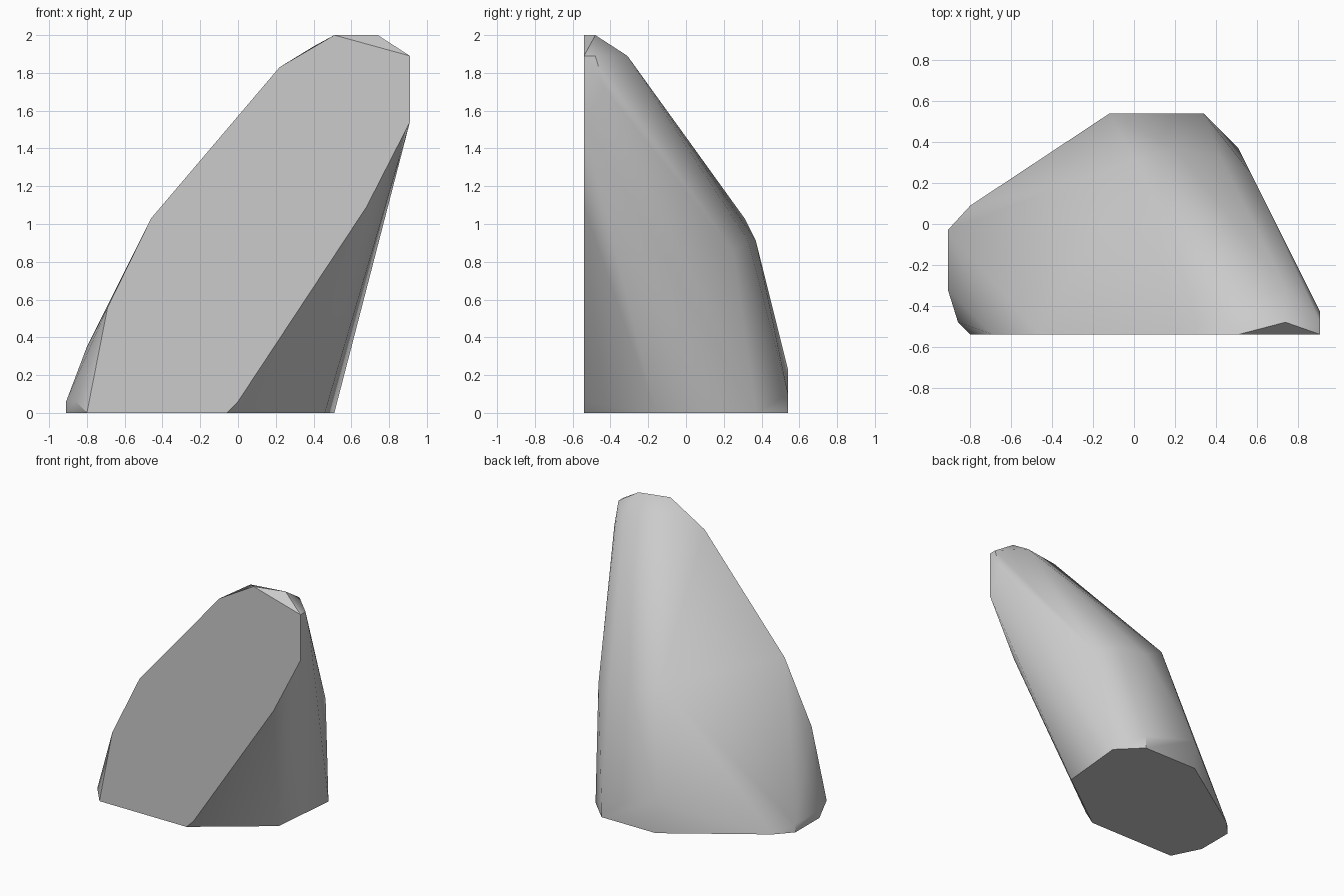
import bpy, bmesh, math

old = bpy.data.objects.get("Cube")
if old:
    bpy.data.objects.remove(old, do_unlink=True)

stone = bpy.data.materials.new("grey_stone")
stone.use_nodes = True
grey = (0.6, 0.6, 0.6, 1)
stone.diffuse_color = grey
stone.node_tree.nodes["Principled BSDF"].inputs["Base Color"].default_value = grey

# flat cut front (x, z)
FRONT_Y = -0.54
front = [(-.8, 0), (-.69, .56), (-.46, 1.03), (.22, 1.83), (.51, 2), (.91, 1.89),
         (.91, 1.54), (.68, 1.09), (0, .06), (-.06, 0)]
# footprint on the ground (x, y)
base = [(.46, -.16), (.51, .37), (.34, .54), (-.12, .54), (-.8, .09), (-.91, -.03), (-.91, -.32)]
# rounded tip, back shoulder and lower flanks
tip = [(.74, -.48, 2), (.91, -.48, 1.89), (.74, -.31, 1.89), (.91, -.43, 1.72), (.4, -.42, 1.94)]
shoulder = [(0, .31, 1.03), (.2, .37, .91), (.42, .33, .91), (.57, .25, .85)]
flanks = [(.34, .54, .1), (-.12, .54, .23), (-.91, -.03, .06), (-.91, -.32, .06),
          (-.86, -.48, .06), (-.8, -.3, .35)]

# the rock is the convex skin around these corners
bm = bmesh.new()
for p in ([(x, FRONT_Y, z) for x, z in front] + [(x, y, 0) for x, y in base]
          + tip + shoulder + flanks):
    bm.verts.new(p)
hull = bmesh.ops.convex_hull(bm, input=bm.verts[:])
spare = {v for v in hull["geom_interior"] + hull["geom_unused"] if isinstance(v, bmesh.types.BMVert)}
bmesh.ops.delete(bm, geom=list(spare), context="VERTS")
bmesh.ops.dissolve_limit(bm, angle_limit=math.radians(1), verts=bm.verts[:], edges=bm.edges[:])
bmesh.ops.recalc_face_normals(bm, faces=bm.faces[:])

mesh = bpy.data.meshes.new("rock")
bm.to_mesh(mesh)
bm.free()
mesh.materials.append(stone)
rock = bpy.data.objects.new("rock", mesh)
bpy.context.collection.objects.link(rock)
bpy.ops.object.select_all(action="DESELECT")
rock.select_set(True)
bpy.context.view_layer.objects.active = rock
bpy.ops.object.shade_smooth_by_angle(angle=math.radians(35))
